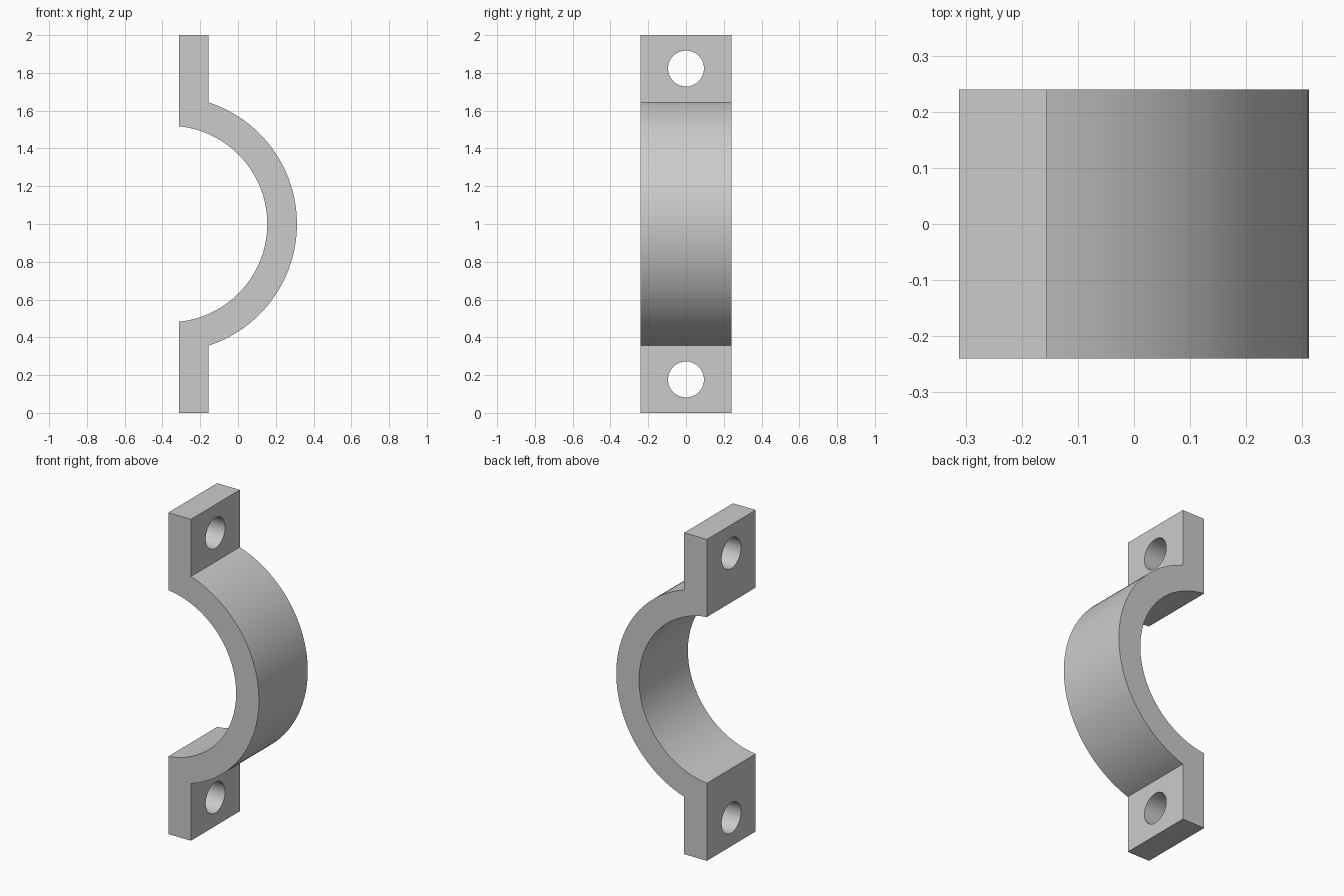
import bpy
import bmesh
from math import asin, acos, cos, sin, pi, radians
from mathutils import Matrix, Vector

HALF_X, HALF_Y, MID_Z = 0.312, 0.24, 1.0
FLANGE_X = -0.156              # outer face of the bolt flanges
CENTRE_X = -0.365              # axis of the half ring
R_IN, R_OUT = 0.52, 0.677
HOLE_R, HOLE_Z = 0.095, 0.823  # hole offset from the middle
STEPS = 64

if "Cube" in bpy.data.objects:
    bpy.data.objects.remove(bpy.data.objects["Cube"], do_unlink=True)

# Material
grey = bpy.data.materials.new("plain_grey")
grey.use_nodes = True
colour = (0.6, 0.6, 0.6, 1)
grey.diffuse_color = colour
grey.node_tree.nodes["Principled BSDF"].inputs["Base Color"].default_value = colour


def make_object(name, bm):
    bmesh.ops.recalc_face_normals(bm, faces=bm.faces)
    mesh = bpy.data.meshes.new(name)
    bm.to_mesh(mesh)
    bm.free()
    mesh.materials.append(grey)
    obj = bpy.data.objects.new(name, mesh)
    bpy.context.collection.objects.link(obj)
    return obj


def arc(radius, end_x):
    """Points from bottom to top, ending where the arc meets end_x."""
    limit = acos((end_x - CENTRE_X) / radius)
    angles = [limit * (2 * i / STEPS - 1) for i in range(STEPS + 1)]
    return [(CENTRE_X + radius * cos(a), MID_Z + radius * sin(a)) for a in angles]


# Clamp body: side profile extruded across the width
outline = [(-HALF_X, 0), (FLANGE_X, 0)]
outline += arc(R_OUT, FLANGE_X)
outline += [(FLANGE_X, 2), (-HALF_X, 2)]
outline += reversed(arc(R_IN, -HALF_X))
bm = bmesh.new()
side = bm.faces.new([bm.verts.new((x, -HALF_Y, z)) for x, z in outline])
extruded = bmesh.ops.extrude_face_region(bm, geom=[side], use_keep_orig=True)
moved = [v for v in extruded["geom"] if isinstance(v, bmesh.types.BMVert)]
bmesh.ops.translate(bm, verts=moved, vec=Vector((0, 2 * HALF_Y, 0)))
clamp = make_object("half_ring_clamp", bm)

# Bolt hole cutters, one per flange
bm = bmesh.new()
for sign in (-1, 1):
    place = Matrix.Translation((-HALF_X / 2 + FLANGE_X / 2, 0, MID_Z + sign * HOLE_Z))
    bmesh.ops.create_cone(bm, cap_ends=True, segments=STEPS, radius1=HOLE_R,
                          radius2=HOLE_R, depth=0.4,
                          matrix=place @ Matrix.Rotation(pi / 2, 4, "Y"))
cutter = make_object("bolt_hole_cutter", bm)

bpy.ops.object.select_all(action="DESELECT")
bpy.context.view_layer.objects.active = clamp
clamp.select_set(True)
holes = clamp.modifiers.new("bolt_holes", "BOOLEAN")
holes.object = cutter
holes.operation = "DIFFERENCE"
holes.solver = "EXACT"
bpy.ops.object.modifier_apply(modifier=holes.name)
bpy.data.objects.remove(cutter, do_unlink=True)

bpy.ops.object.shade_smooth_by_angle(angle=radians(30))
